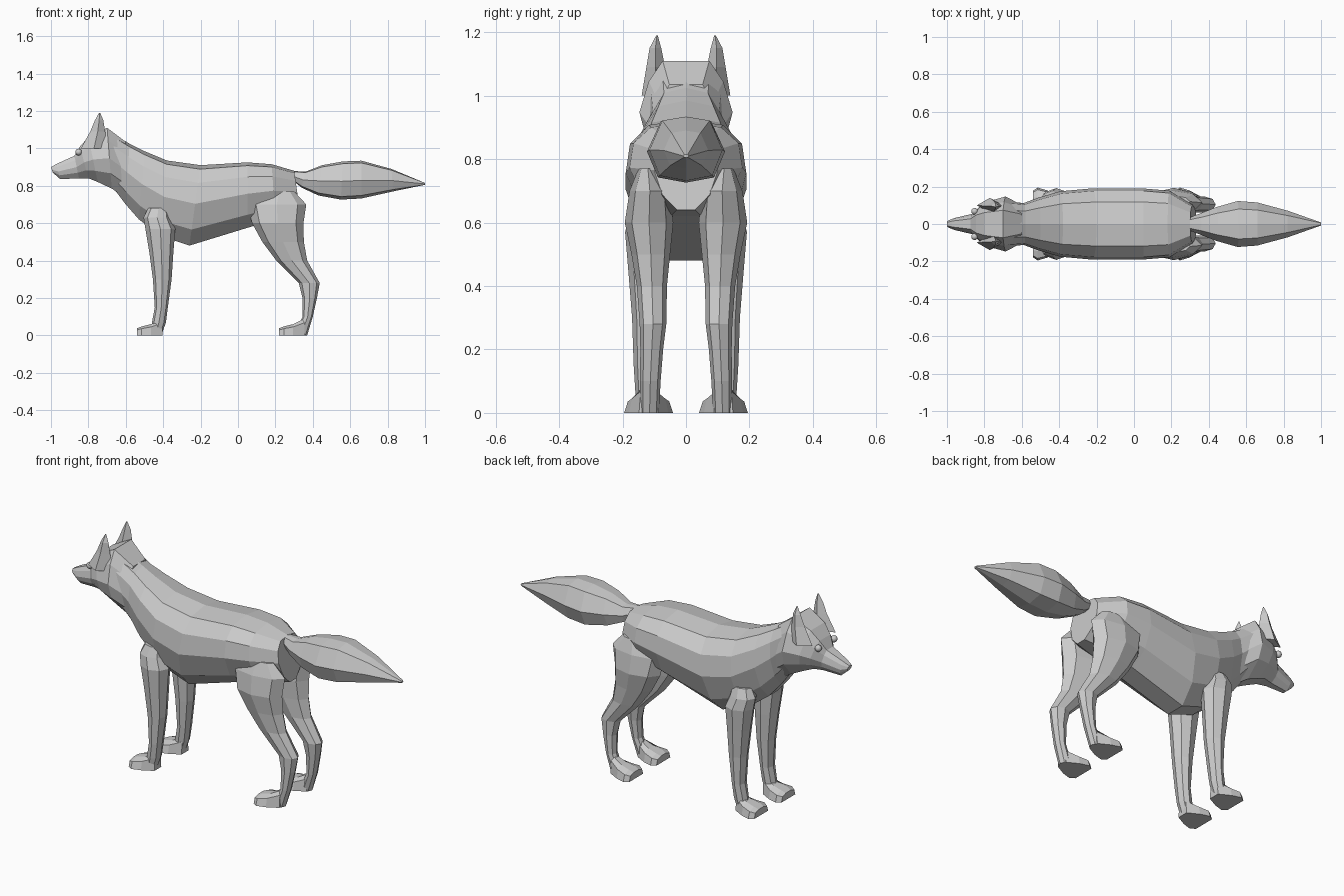
import bpy, bmesh, math

cube = bpy.data.objects.get("Cube")
if cube:
    bpy.data.objects.remove(cube, do_unlink=True)

GREY = (0.6, 0.6, 0.6, 1)
fur = bpy.data.materials.new("light grey")
fur.use_nodes = True
fur.diffuse_color = GREY
fur.node_tree.nodes["Principled BSDF"].inputs["Base Color"].default_value = GREY


def finish(name, bm, mirror=False):
    """Turn a bmesh into an object, optionally mirrored across the spine."""
    bmesh.ops.recalc_face_normals(bm, faces=bm.faces)
    mesh = bpy.data.meshes.new(name)
    bm.to_mesh(mesh)
    bm.free()
    mesh.materials.append(fur)
    obj = bpy.data.objects.new(name, mesh)
    bpy.context.collection.objects.link(obj)
    if mirror:
        mod = obj.modifiers.new("Mirror", "MIRROR")
        mod.use_axis = (False, True, False)
        mod.use_mirror_merge = False
    return obj


def loft(name, rings, mirror=False):
    """Skin a list of equal-length point rings and cap both ends."""
    bm = bmesh.new()
    loops = [[bm.verts.new(p) for p in ring] for ring in rings]
    n = len(loops[0])
    for a, b in zip(loops, loops[1:]):
        for i in range(n):
            j = (i + 1) % n
            bm.faces.new((a[i], a[j], b[j], b[i]))
    bm.faces.new(loops[0])
    bm.faces.new(loops[-1])
    return finish(name, bm, mirror)


def spine_ring(section, profile):
    """Symmetric ring between a top and a bottom point with a half width."""
    tx, tz, bx, bz, w = section
    half = [(u * w, bx + v * (tx - bx), bz + v * (tz - bz)) for u, v in profile]
    ring = [(x, y, z) for y, x, z in half]
    return ring + [(x, -y, z) for y, x, z in reversed(half) if y > 0]


def limb_ring(section, sides=8):
    """Level polygon ring filling a box: height, x range, y range."""
    z, x0, x1, y0, y1 = section
    ring = []
    for i in range(sides):
        a = 2 * math.pi * i / sides
        ring.append(((x0 + x1) / 2 + math.cos(a) * (x1 - x0) / 2,
                     (y0 + y1) / 2 + math.sin(a) * (y1 - y0) / 2, z))
    return ring


# Torso and neck: top x, top z, bottom x, bottom z, half width
torso = [(-.69, 1.09, -.66, .78, .12), (-.58, 1.025, -.60, .70, .112),
         (-.50, .985, -.53, .62, .14), (-.38, .935, -.41, .53, .175),
         (-.20, .91, -.26, .48, .19), (.05, .925, .05, .575, .19),
         (.18, .915, .20, .62, .178), (.30, .88, .335, .64, .10)]
torso_profile = [(.28, 0), (.75, .2), (1, .52), (.93, .78), (.62, .95), (0, 1)]
loft("torso", [spine_ring(s, torso_profile) for s in torso])

# Head, from nose to ruff
head = [(-1, .90, -.99, .87, .018), (-.97, .917, -.95, .835, .032),
        (-.875, .96, -.85, .84, .055), (-.845, 1.01, -.80, .84, .095),
        (-.80, 1.06, -.75, .82, .122), (-.70, 1.11, -.675, .785, .147),
        (-.60, 1.035, -.61, .74, .105)]
head_profile = [(.35, 0), (.85, .25), (1, .5), (.8, .8), (.5, 1)]
loft("head", [spine_ring(s, head_profile) for s in head])

# Tail
tail = [(.28, .88, .29, .83, .03), (.36, .875, .34, .79, .055),
        (.45, .91, .43, .748, .09), (.56, .93, .55, .726, .123),
        (.66, .934, .66, .732, .115), (.82, .89, .83, .77, .07),
        (1, .815, 1, .805, .008)]
tail_profile = [(0, 0), (.72, .08), (1, .48), (.65, .94), (0, 1)]
loft("tail", [spine_ring(s, tail_profile) for s in tail])

# Ears: height, x range, y range
ear = [(1.0, -.84, -.70, .06, .14), (1.09, -.79, -.71, .066, .125),
       (1.15, -.765, -.72, .078, .115), (1.19, -.743, -.737, .089, .094)]
loft("ears", [limb_ring(s, 4) for s in ear], True)

# Front legs
front_leg = [(.68, -.48, -.37, .08, .155), (.63, -.505, -.36, .06, .178),
             (.57, -.495, -.335, .055, .192), (.45, -.475, -.345, .06, .182),
             (.30, -.455, -.355, .07, .17), (.15, -.445, -.375, .08, .165),
             (.07, -.46, -.385, .085, .16), (0, -.47, -.41, .09, .155)]
loft("front_legs", [limb_ring(s) for s in front_leg], True)

# Hind legs
hind_leg = [(.77, .14, .30, .09, .15), (.70, .05, .365, .05, .178),
            (.60, .075, .35, .04, .193), (.50, .13, .352, .05, .172),
            (.40, .205, .37, .06, .155), (.28, .325, .437, .062, .146),
            (.20, .345, .422, .072, .144), (.10, .345, .40, .08, .145),
            (0, .30, .37, .085, .145)]
loft("hind_legs", [limb_ring(s) for s in hind_leg], True)

# Paws: offset from toe, height, half width
paw = [(0, .038, .06), (.025, .048, .077), (.075, .06, .062), (.135, .09, .03)]
for name, toe in (("front_paws", -.54), ("hind_paws", .22)):
    rings = []
    for dx, h, w in paw:
        outline = [(-w, 0), (w, 0), (w * .85, h * .75), (w * .35, h),
                   (-w * .35, h), (-w * .85, h * .75)]
        rings.append([(toe + dx, .118 + y, z) for y, z in outline])
    loft(name, rings, True)

# Eyes
bm = bmesh.new()
bmesh.ops.create_uvsphere(bm, u_segments=12, v_segments=8, radius=.018)
bmesh.ops.translate(bm, verts=bm.verts, vec=(-.852, .068, .98))
for f in bm.faces:
    f.smooth = True
finish("eyes", bm, True)
